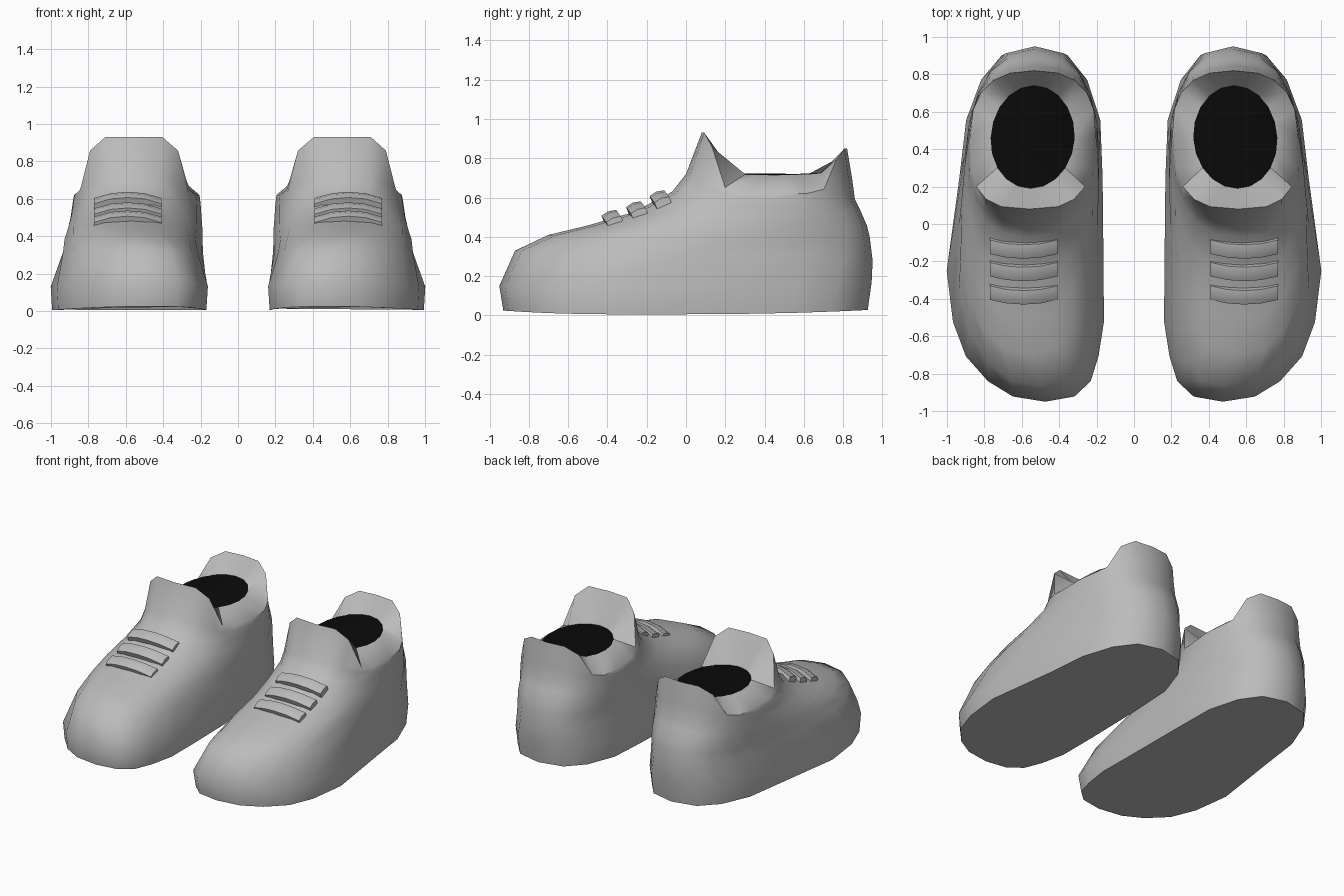
import bpy, bmesh, math

if "Cube" in bpy.data.objects:
    bpy.data.objects.remove(bpy.data.objects["Cube"])

N = 20  # columns around each ring


def material(name, value):
    m = bpy.data.materials.new(name)
    m.diffuse_color = (value, value, value, 1)
    m.use_nodes = True
    m.node_tree.nodes["Principled BSDF"].inputs["Base Color"].default_value = m.diffuse_color
    return m


GREY = material("shoe_grey", 0.5)
BLACK = material("inner_black", 0.003)


def lerp_table(table, v):
    for (a, fa), (b, fb) in zip(table, table[1:]):
        if v <= b:
            t = max(0, (v - a) / (b - a))
            return fa + (fb - fa) * t
    return table[-1][1]


def centre_x(y):
    # curved centreline of the foot
    return lerp_table([(-.95, .475), (-.67, .555), (-.25, .582), (.1, .557), (.5, .54), (.95, .53)], y)


def smooth(c):
    t = min(1, max(0, (c - .5) / .45))
    return t * t * (3 - 2 * t)


def ring(bm, yf, zf, hw, zs, ys, yb, zb, nf, nb, waist=0, rim=False):
    # one closed loop: front, side and back guides joined by superellipse arcs
    verts = []
    for i in range(N):
        a = 2 * math.pi * i / N
        c, s = math.cos(a), math.sin(a)
        n, ye, ze = (nf, yf, zf) if c > 0 else (nb, yb, zb)
        k = abs(c)
        y = ys + (ye - ys) * k ** (2 / n)
        x = math.copysign(abs(s) ** (2 / n), s) * hw
        x *= 1 - waist * math.exp(-((y - .15) / .2) ** 2)
        z = zs + (ze - zs) * (smooth(k) if rim else k * k)
        verts.append(bm.verts.new((centre_x(y) + x, y, z)))
    return verts


def bridge(bm, a, b, flat=False):
    for i in range(len(a)):
        j = (i + 1) % len(a)
        f = bm.faces.new((a[i], a[j], b[j], b[i]))
        f.smooth = not flat


def finish(bm, name, mats, angle):
    bmesh.ops.recalc_face_normals(bm, faces=bm.faces)
    me = bpy.data.meshes.new(name)
    bm.to_mesh(me)
    bm.free()
    for m in mats:
        me.materials.append(m)
    ob = bpy.data.objects.new(name, me)
    bpy.context.collection.objects.link(ob)
    bpy.ops.object.select_all(action='DESELECT')
    ob.select_set(True)
    bpy.context.view_layer.objects.active = ob
    bpy.ops.object.shade_smooth_by_angle(angle=math.radians(angle))
    # the other shoe of the pair
    ob.modifiers.new("pair", 'MIRROR').use_mirror_merge = False
    return ob


# shoe body: sole edge, toe, vamp, ankle, collar rim
bm = bmesh.new()
rings = [ring(bm, *r) for r in (
    (-.93, .025, .412, .005, -.25, .925, .028, 2.5, 2.7, .07),
    (-.95, .15, .42, .13, -.25, .945, .17, 2.5, 2.7, .07),
    (-.87, .33, .375, .31, -.02, .95, .28, 2.5, 2.6, .02),
    (-.70, .41, .365, .38, .15, .935, .40, 2.5, 2.5),
    (-.50, .458, .358, .44, .30, .92, .46, 2.5, 2.4),
    (-.27, .525, .35, .50, .38, .885, .54, 2.5, 2.4),
    (-.07, .63, .345, .55, .43, .86, .59, 2.5, 2.4),
    (0, .72, .34, .59, .45, .845, .70, 2.7, 2.4),
    (.08, .93, .335, .62, .48, .82, .85, 3, 2.5, 0, True))]
for a, b in zip(rings, rings[1:]):
    bridge(bm, a, b)
bm.faces.new(rings[0])  # sole
# lining from the rim to the dark opening
opening = ring(bm, .19, .725, .225, .715, .46, .74, .73, 2, 2)
bridge(bm, rings[-1], opening, True)
bm.faces.new(opening).material_index = 1
finish(bm, "shoe_body", (GREY, BLACK), 42)

# three bowed lace straps across the vamp
for k, (y, z) in enumerate(((-.375, .497), (-.25, .541), (-.13, .597))):
    bm = bmesh.new()
    loops = []
    for u in (-1, -.5, 0, .5, 1):
        drop = max(0, abs(u) - .35) / .65
        loop = []
        for p, q in ((-.04, -.028), (.04, -.028), (.04, .022), (0, .03), (-.04, .022)):
            t = math.radians(22)
            loop.append(bm.verts.new((
                .59 + .18 * u,
                y - .01 + .025 * drop + p * math.cos(t) - q * math.sin(t),
                z + .005 - .033 * drop + p * math.sin(t) + q * math.cos(t))))
        loops.append(loop)
    for a, b in zip(loops, loops[1:]):
        bridge(bm, a, b)
    bm.faces.new(loops[0])
    bm.faces.new(loops[-1])
    finish(bm, f"lace_{k + 1}", (GREY,), 40)
